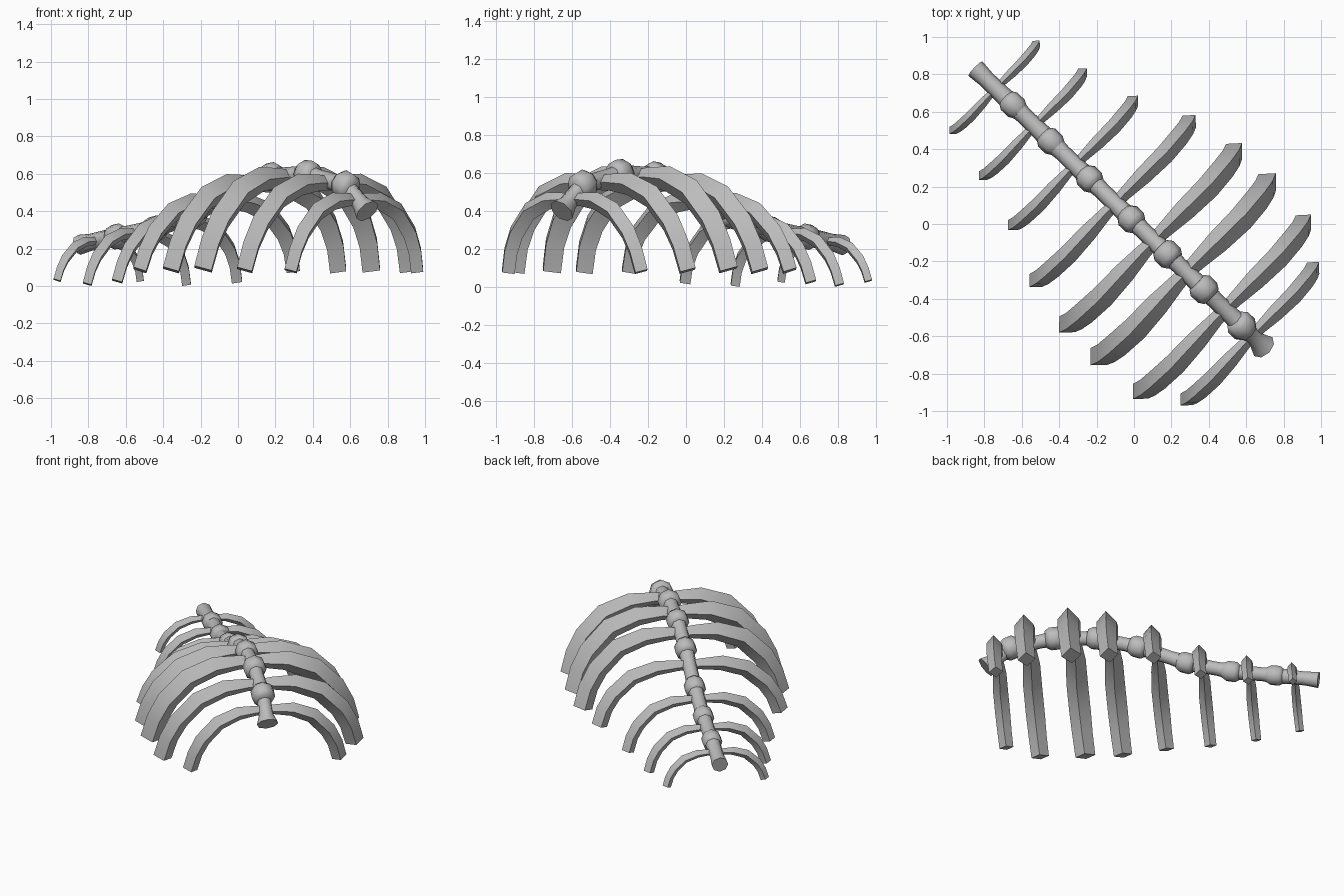
import bpy, bmesh, math
from mathutils import Vector

cube = bpy.data.objects.get("Cube")
if cube:
    bpy.data.objects.remove(cube)

bone = bpy.data.materials.new("bone_grey")
bone.use_nodes = True
GREY = (0.5, 0.5, 0.5, 1)
bone.diffuse_color = GREY
bone.node_tree.nodes["Principled BSDF"].inputs["Base Color"].default_value = GREY


def sweep(name, path, radii, axis, sides):
    """Tube along path; radii are (along axis, across axis) at every point."""
    path = [Vector(p) for p in path]
    axis = Vector(axis)
    bm = bmesh.new()
    rings = []
    for i, p in enumerate(path):
        tangent = path[min(i + 1, len(path) - 1)] - path[max(i - 1, 0)]
        tangent.normalize()
        a = (axis - tangent * axis.dot(tangent)).normalized()
        b = tangent.cross(a)
        ring = []
        for k in range(sides):
            ang = math.tau * k / sides
            ring.append(bm.verts.new(p + a * math.cos(ang) * radii[i][0]
                                     + b * math.sin(ang) * radii[i][1]))
        rings.append(ring)
    for r, s in zip(rings, rings[1:]):
        for k in range(sides):
            n = (k + 1) % sides
            bm.faces.new((r[k], r[n], s[n], s[k]))
    bm.faces.new(rings[0][::-1])
    bm.faces.new(rings[-1])
    bmesh.ops.recalc_face_normals(bm, faces=bm.faces[:])
    mesh = bpy.data.meshes.new(name)
    bm.to_mesh(mesh)
    bm.free()
    mesh.materials.append(bone)
    obj = bpy.data.objects.new(name, mesh)
    bpy.context.collection.objects.link(obj)
    # the spine runs diagonally across the ground plane
    obj.rotation_euler.z = math.radians(-44)
    obj.location = (0.008, 0.004, 0)
    bpy.ops.object.select_all(action='DESELECT')
    obj.select_set(True)
    bpy.context.view_layer.objects.active = obj
    bpy.ops.object.shade_smooth_by_angle(angle=math.radians(62))


# Spine joints: (distance along spine, height), tail to head
spine = [(-1.19, 0.22), (-0.91, 0.265), (-0.63, 0.305), (-0.34, 0.38), (-0.03, 0.51),
         (0.24, 0.585), (0.51, 0.595), (0.79, 0.535), (0.95, 0.40)]


def spine_height(t):
    for (t0, z0), (t1, z1) in zip(spine, spine[1:]):
        if t <= t1:
            return z0 + (z1 - z0) * (t - t0) / (t1 - t0)


# Vertebrae: slightly waisted bars between joints, flared at the head end
for i, (p, q) in enumerate(zip(spine, spine[1:])):
    p, q = Vector((p[0], 0, p[1])), Vector((q[0], 0, q[1]))
    end = 0.07 if i == len(spine) - 2 else 0.054
    sweep(f"vertebra_{i + 1}", [p.lerp(q, f) for f in (0, 0.3, 0.7, 1)],
          [(r, r) for r in (0.054, 0.046, 0.048, end)], (0, 1, 0), 8)

# Joint collars: bulging rings, leaning with the spine, larger toward the head
for i in range(1, len(spine) - 1):
    t, z = spine[i]
    (t0, z0), (t1, z1) = spine[i - 1], spine[i + 1]
    d = Vector((t1 - t0, 0, z1 - z0)).normalized()
    c = Vector((t, 0, z))
    size = 0.062 + 0.002 * i
    sweep(f"joint_collar_{i}", [c + d * o for o in (-0.055, -0.03, 0.025, 0.055)],
          [(size * f, size * f * 1.04) for f in (0.75, 1, 1, 0.75)], (0, 1, 0), 8)

# Ribs: (tip along spine, half span, tip height, thickness)
ribs = [(-1.047, 0.320, 0.03, 0.027), (-0.763, 0.382, 0.01, 0.033),
        (-0.464, 0.461, 0.025, 0.039), (-0.171, 0.590, 0.085, 0.050),
        (0.112, 0.643, 0.085, 0.061), (0.354, 0.647, 0.09, 0.066),
        (0.643, 0.627, 0.085, 0.058), (0.85, 0.487, 0.08, 0.046)]
# Arch profile: (span fraction, height fraction, sideways bow, thickness fraction)
arch = [(0, 0.97, 0.5, 0.6), (0.12, 0.98, 0.5, 0.7), (0.36, 0.96, 0.6, 0.95),
        (0.63, 0.82, 0.7, 1.05), (0.84, 0.53, 0.5, 1.05), (0.94, 0.28, 0.3, 1),
        (1, 0, 0, 0.97)]
for i, (t, span, low, thick) in enumerate(ribs):
    high = spine_height(t + thick * 0.4)
    for side, label in ((1, "left"), (-1, "right")):
        path = [(t + bow * thick * 0.8, side * span * u, low + (high - low) * h)
                for u, h, bow, f in arch]
        radii = [(thick * f, thick * f * 1.08) for u, h, bow, f in arch]
        # diamond section with a ridge along the outside
        sweep(f"rib_{i + 1}_{label}", path, radii, (1, 0, 0), 4)
